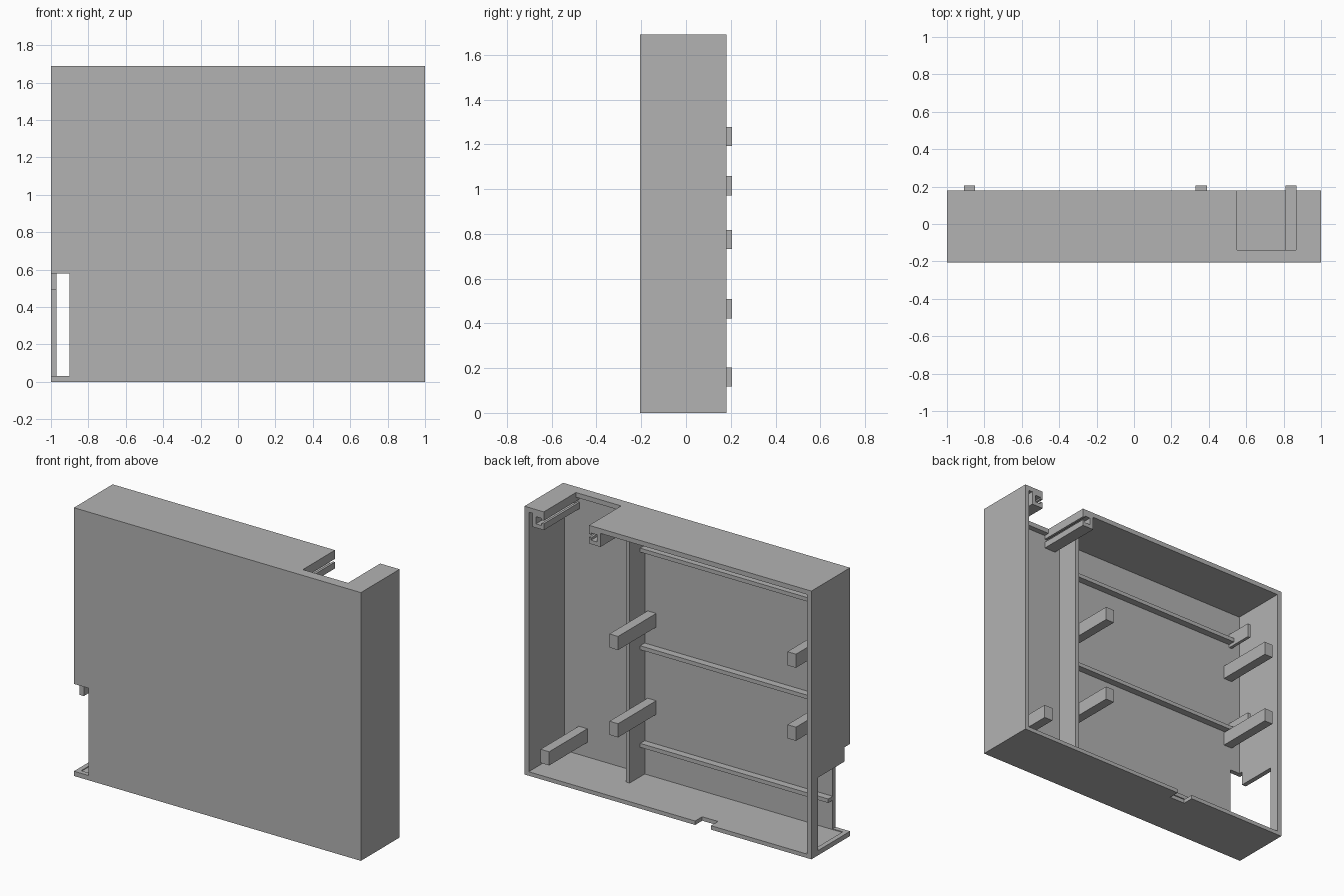
import bpy, bmesh
from mathutils import Vector

cube = bpy.data.objects.get("Cube")
if cube:
    bpy.data.objects.remove(cube, do_unlink=True)

grey = bpy.data.materials.new("plain grey")
grey.use_nodes = True
grey.diffuse_color = (0.45, 0.45, 0.45, 1)
grey.node_tree.nodes["Principled BSDF"].inputs["Base Color"].default_value = (0.45, 0.45, 0.45, 1)


def prism(name, outline, axis, start, end):
    """Extrude a 2D outline along an axis; the outline uses the other two axes in order."""
    bm = bmesh.new()
    verts = []
    for point in outline:
        co = list(point)
        co.insert(axis, start)
        verts.append(bm.verts.new(co))
    face = bm.faces.new(verts)
    shift = Vector()
    shift[axis] = end - start
    result = bmesh.ops.extrude_face_region(bm, geom=[face], use_keep_orig=True)
    moved = [g for g in result["geom"] if isinstance(g, bmesh.types.BMVert)]
    bmesh.ops.translate(bm, verts=moved, vec=shift)
    bmesh.ops.recalc_face_normals(bm, faces=bm.faces)
    mesh = bpy.data.meshes.new(name)
    bm.to_mesh(mesh)
    bm.free()
    mesh.materials.append(grey)
    obj = bpy.data.objects.new(name, mesh)
    bpy.context.collection.objects.link(obj)
    return obj


def box(name, x, y, z):
    return prism(name, [(x[0], y[0]), (x[1], y[0]), (x[1], y[1]), (x[0], y[1])], 2, *z)


# Main dimensions of the open-backed housing
W, H, T = 1.0, 1.69, 0.03
FRONT, BACK = -0.205, 0.18
INNER = FRONT + T
SIDE = W - T

# Front panel with the tall cutout in its lower right corner
prism("front_panel", [(-W, 0), (W, 0), (W, H), (-W, H), (-W, 0.58),
                      (-0.9, 0.58), (-0.9, T), (-W, T)], 1, FRONT, INNER)

# Side walls, the right one with a stepped window
box("left_wall", (SIDE, W), (INNER, BACK), (0, H))
prism("right_wall", [(INNER, H), (BACK, H), (BACK, 0), (INNER, 0), (INNER, T),
                     (0.115, T), (0.115, 0.49), (-0.15, 0.49), (-0.15, 0.58),
                     (INNER, 0.58)], 0, -W, -SIDE)

# Floor with a small notch in the rear edge
prism("floor", [(-SIDE, INNER), (SIDE, INNER), (SIDE, BACK), (-0.19, BACK),
                (-0.19, BACK - 0.07), (-0.3, BACK - 0.07), (-0.3, BACK),
                (-SIDE, BACK)], 2, 0, 0.025)

# Top panel with a deep slot
SLOT = (0.55, 0.865)
prism("top_panel", [(-SIDE, INNER), (SIDE, INNER), (SIDE, BACK), (SLOT[1], BACK),
                    (SLOT[1], -0.14), (SLOT[0], -0.14), (SLOT[0], BACK),
                    (-SIDE, BACK)], 2, H - T, H)

# Channel rails hanging below both sides of the slot
for name, edge, out in (("right_slot_rail", SLOT[0], -1), ("left_slot_rail", SLOT[1], 1)):
    shape = [(0.015, 0), (0, 0), (0, -0.015), (0.015, -0.015)]
    low = -0.085
    shape = [(0, 0), (0.08, 0), (0.08, low), (0, low), (0, low + 0.04),
             (0.015, low + 0.04), (0.015, low + 0.025), (0.055, low + 0.025),
             (0.055, -0.015), (0.015, -0.015), (0.015, -0.025), (0, -0.025)]
    prism(name, [(edge + out * u, H - T + v) for u, v in shape[1:] + shape[:1]],
          1, INNER, BACK)

# Vertical divider along the inside of the front panel
box("divider", (0.41, 0.437), (INNER, -0.025), (0.025, H - T))

# Horizontal ribs, the upper two closed by end tabs
for i in range(3):
    z = 0.21 + 0.615 * i
    box(f"rib_{i + 1}", (-0.9, 0.41), (INNER, INNER + 0.045), (z, z + 0.025))
    if i:
        box(f"rib_tab_{i + 1}", (-0.91, -0.89), (INNER, 0), (z - 0.02, z + 0.07))

# Square mounting posts that stand slightly proud of the rear edge
for i, (x, z) in enumerate([(0.84, 0.16), (0.36, 0.465), (0.36, 1.015),
                            (-0.88, 0.775), (-0.88, 1.235)]):
    box(f"post_{i + 1}", (x - 0.03, x + 0.03), (INNER, 0.205), (z - 0.043, z + 0.043))
